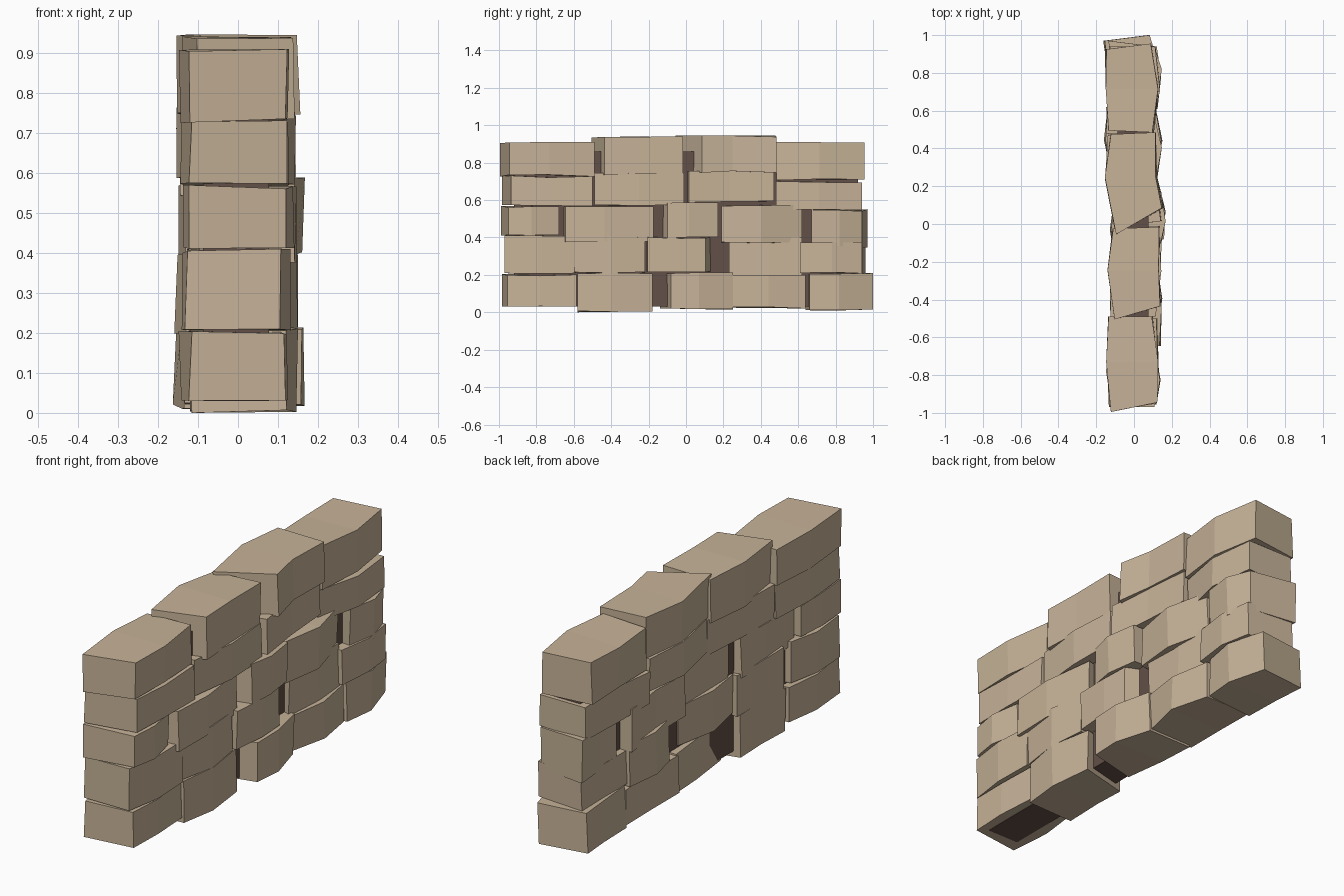
import bpy
import bmesh
import random
from mathutils import Vector

random.seed(4)
default_cube = bpy.data.objects.get("Cube")
if default_cube:
    bpy.data.objects.remove(default_cube, do_unlink=True)


def make_material(name, colour):
    material = bpy.data.materials.new(name)
    material.use_nodes = True
    material.diffuse_color = colour
    material.node_tree.nodes["Principled BSDF"].inputs["Base Color"].default_value = colour
    return material


stone = make_material("tan stone", (0.57, 0.45, 0.315, 1))
mortar = make_material("dark mortar", (0.125, 0.08, 0.065, 1))


def make_object(name, mesh_builder, material):
    bmesh.ops.recalc_face_normals(mesh_builder, faces=mesh_builder.faces)
    mesh = bpy.data.meshes.new(name)
    mesh_builder.to_mesh(mesh)
    mesh_builder.free()
    mesh.materials.append(material)
    part = bpy.data.objects.new(name, mesh)
    bpy.context.collection.objects.link(part)
    return part


def wobble(amount=0.006):
    return random.uniform(-amount, amount)


def add_block(name, start, end, bottom, top, offsets, skews):
    """Loft a rough block through three cross-sections along the wall."""
    builder = bmesh.new()
    stations = (start, (start + end) / 2, end)
    turns = (skews[0], 0, skews[1])
    half_widths = (0.12, 0.135, 0.12)
    rings = []
    for station, offset, turn, half in zip(stations, offsets, turns, half_widths):
        ring = []
        for side, height in ((-1, bottom), (1, bottom), (1, top), (-1, top)):
            corner = Vector((offset + side * half + wobble(),
                             station + side * turn / 2,
                             max(0, height + wobble())))
            ring.append(builder.verts.new(corner))
        rings.append(ring)
    for first, second in zip(rings, rings[1:]):
        for i in range(4):
            j = (i + 1) % 4
            builder.faces.new((first[i], first[j], second[j], second[i]))
    builder.faces.new(rings[0])
    builder.faces.new(rings[-1])
    return make_object(name, builder, stone)


def add_course(name, blocks):
    """Each block: start, end, bottom, top, three side offsets, two end skews (hundredths)."""
    for number, block in enumerate(blocks, 1):
        start, end, bottom, top, a, b, c, first, last = [value / 100 for value in block]
        add_block(f"{name}_block_{number}", start, end, bottom, top, (a, b, c), (first, last))


# Courses of stone, from the ground up
add_course("bottom_course", [
    (-97, -59, 3.5, 20, 0, -1, -1, 3, 1),
    (-58, -21, 0.5, 21, 0, 1, 0, 0, 6),
    (-11, 25, 2, 21, 4, 3, 0, 6, 0),
    (24, 64, 2.5, 19.5, -1, 1, -1, 0, 0),
    (65, 98.5, 1.5, 21, -1, 0, -4, 2, 3),
])
add_course("second_course", [
    (-97, -61, 21, 40.5, -1, 0, 0, 0, 3),
    (-58, -22, 21, 40.5, 0, 1, 0, -3, 0),
    (-21, 15, 22, 40, 2, 1, 2, 1, -9),
    (27, 62, 20, 40, -1, -2, -2, -8, 0),
    (61, 95, 21, 37, 0, 1, 0, 0, -2),
])
add_course("third_course", [
    (-97, -68, 41, 56.5, 0, 0, -1, 4, 0),
    (-66, -21, 38, 57, 2, 1, 0, 3, 7),
    (-14, 17, 40, 58.5, 2, 3, 2, 8, 0),
    (19, 62, 37, 57, -1, 1, -3, 0, 0),
    (68.5, 95.5, 35, 54.5, 0, 1, -1, -3, -3),
])
add_course("fourth_course", [
    (-96, -50, 57, 72.5, 0, -1, 0, 5, 0),
    (-49, -1, 57, 74, 0, 1, 1, 0, 0),
    (0, 47, 59, 75, 2, -2, -2, 3, 0),
    (48, 94, 54.5, 70, -3, 0, -1, 0, 0),
])
add_course("top_course", [
    (-97, -49, 73, 90.5, 0, -1, -2, 5, 0),
    (-47, -2, 73, 93.5, 2, 0, 1, 7, 1),
    (1.5, 48, 75, 94, 3, -1.5, 0, 14, 1),
    (49, 94, 71, 90.5, -2, -1, -3, -1, 3),
])

# Mortar core showing through the gaps
core = bmesh.new()
bmesh.ops.create_cube(core, size=1)
bmesh.ops.scale(core, vec=(0.165, 1.84, 0.83), verts=core.verts)
bmesh.ops.translate(core, vec=(-0.005, 0, 0.445), verts=core.verts)
make_object("mortar_core", core, mortar)
